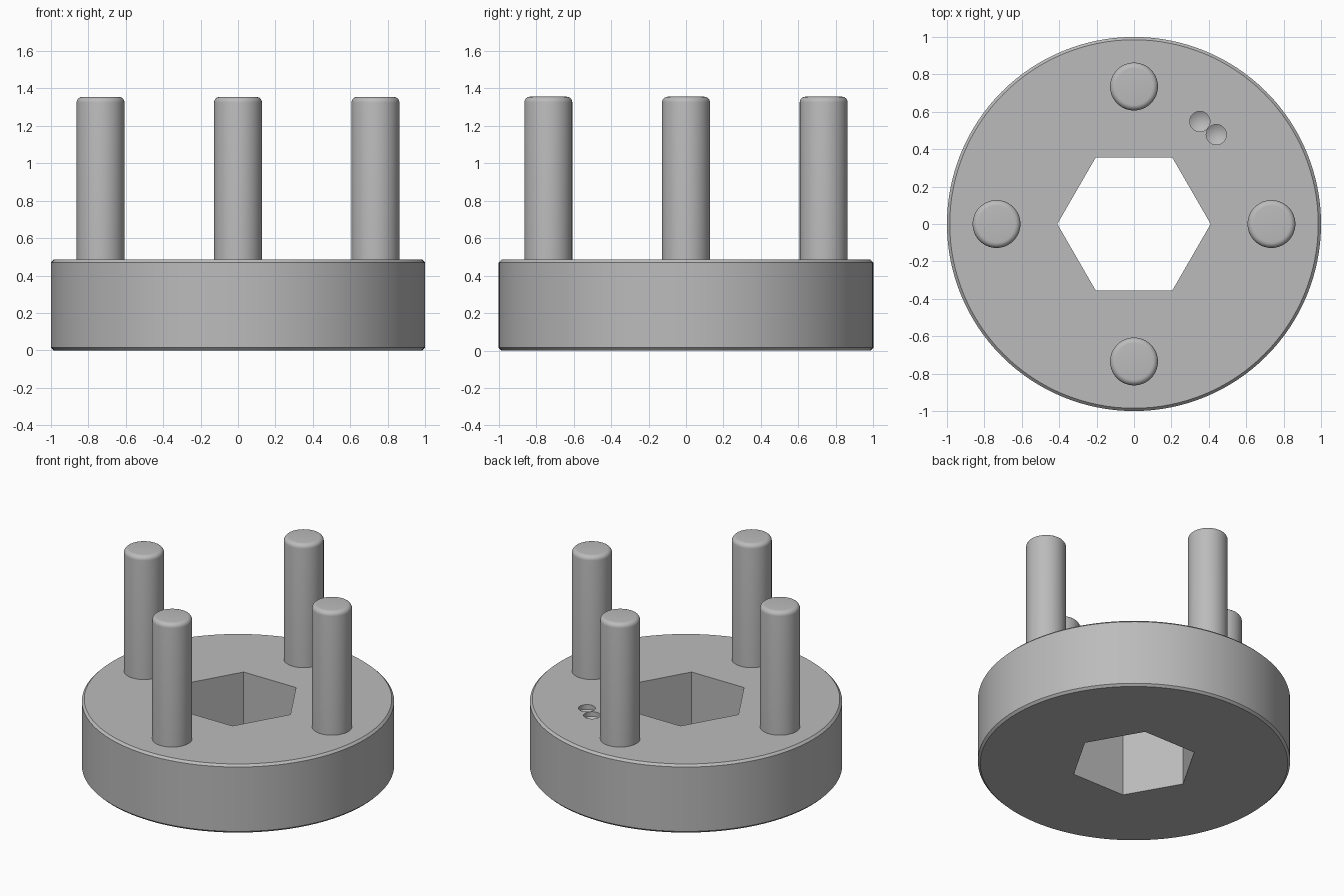
import bpy, bmesh, math
from mathutils import Vector

cube = bpy.data.objects.get("Cube")
if cube:
    bpy.data.objects.remove(cube, do_unlink=True)

steel = bpy.data.materials.new("satin_grey")
steel.use_nodes = True
grey = (0.5, 0.5, 0.5, 1)
steel.diffuse_color = grey
steel.node_tree.nodes["Principled BSDF"].inputs["Base Color"].default_value = grey


def lathe(name, profile, sides, location=(0, 0, 0)):
    """Turn (radius, height) pairs, listed bottom to top, into a closed solid."""
    bm = bmesh.new()
    rings = []
    for r, z in profile:
        if r == 0:
            rings.append([bm.verts.new((0, 0, z))] * sides)
        else:
            rings.append([bm.verts.new((r * math.cos(a), r * math.sin(a), z))
                          for a in (math.tau * i / sides for i in range(sides))])
    for low, high in zip(rings, rings[1:]):
        for i in range(sides):
            j = (i + 1) % sides
            corners = dict.fromkeys((low[i], low[j], high[j], high[i]))
            bm.faces.new(list(corners))
    if profile[0][0]:
        bm.faces.new(rings[0][::-1])
    if profile[-1][0]:
        bm.faces.new(rings[-1])
    mesh = bpy.data.meshes.new(name)
    bm.to_mesh(mesh)
    bm.free()
    mesh.materials.append(steel)
    obj = bpy.data.objects.new(name, mesh)
    obj.location = location
    bpy.context.collection.objects.link(obj)
    return obj


def smooth(obj, degrees):
    bpy.ops.object.select_all(action="DESELECT")
    obj.select_set(True)
    bpy.context.view_layer.objects.active = obj
    bpy.ops.object.shade_smooth_by_angle(angle=math.radians(degrees))


TOP = 0.485

# Chamfered round base
base = lathe("base_disc", [(0.985, 0), (1, 0.015), (1, TOP - 0.015), (0.985, TOP)], 128)

# Hexagonal through-hole and two drilled marks
cutters = [lathe("hex_cutter", [(0.41, -0.1), (0.41, TOP + 0.1)], 6)]
for x, y in ((0.352, 0.548), (0.44, 0.478)):
    cutters.append(lathe("drill_cutter", [(0, -0.065), (0.054, -0.033), (0.054, 0.1)],
                         32, (x, y, TOP)))
for cutter in cutters:
    cut = base.modifiers.new(cutter.name, "BOOLEAN")
    cut.operation = "DIFFERENCE"
    cut.solver = "EXACT"
    cut.object = cutter
    bpy.context.view_layer.objects.active = base
    bpy.ops.object.modifier_apply(modifier=cut.name)
    bpy.data.objects.remove(cutter, do_unlink=True)
smooth(base, 25)

# Four upright pins with rounded top edges
PIN_R, PIN_TOP, FILLET = 0.128, 1.355, 0.03
profile = [(PIN_R, TOP - 0.02)]
for k in range(7):
    a = math.pi / 2 * k / 6
    profile.append((PIN_R - FILLET + FILLET * math.cos(a),
                    PIN_TOP - FILLET + FILLET * math.sin(a)))
for name, dx, dy in (("left_pin", 1, 0), ("back_pin", 0, 1),
                     ("right_pin", -1, 0), ("front_pin", 0, -1)):
    pin = lathe(name, profile, 48, Vector((dx, dy, 0)) * 0.735)
    smooth(pin, 30)
